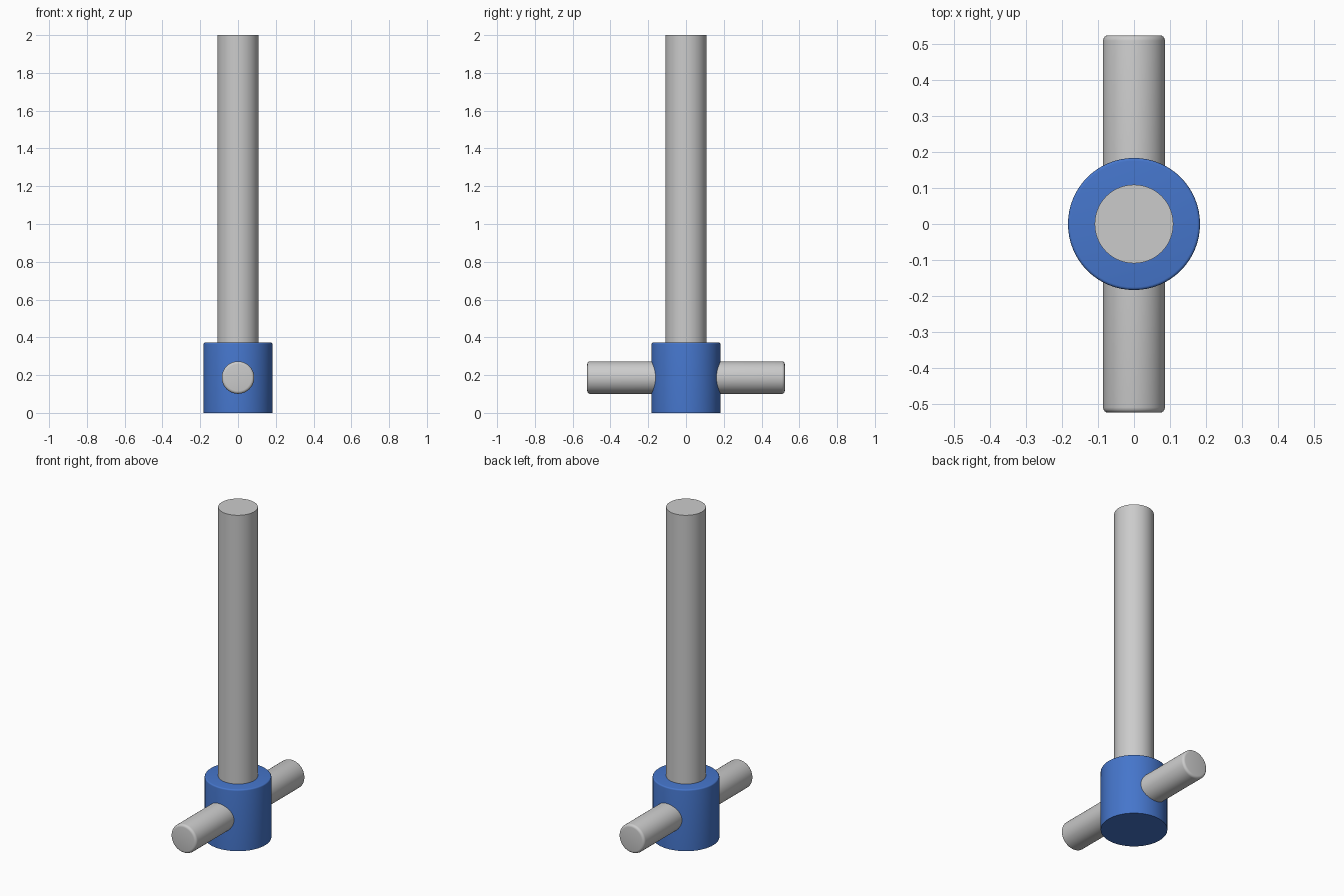
import bpy, math
from mathutils import Matrix
import bmesh

if "Cube" in bpy.data.objects:
    bpy.data.objects.remove(bpy.data.objects["Cube"])

SIDES = 64


def lathe(name, profile, rot=None, loc=(0, 0, 0), color=None):
    """Revolve (radius, height) points around z into a closed solid."""
    bm = bmesh.new()
    rings = []
    for r, z in profile:
        rings.append([bm.verts.new((r * math.cos(2 * math.pi * i / SIDES),
                                    r * math.sin(2 * math.pi * i / SIDES), z))
                      for i in range(SIDES)])
    for a, b in zip(rings, rings[1:]):
        for i in range(SIDES):
            j = (i + 1) % SIDES
            bm.faces.new((a[i], a[j], b[j], b[i]))
    bm.faces.new(rings[0][::-1])
    bm.faces.new(rings[-1])
    if rot:
        bm.transform(rot)
    mesh = bpy.data.meshes.new(name)
    bm.to_mesh(mesh)
    bm.free()
    obj = bpy.data.objects.new(name, mesh)
    obj.location = loc
    bpy.context.collection.objects.link(obj)
    if color:
        mat = bpy.data.materials.new(name + "_paint")
        mat.diffuse_color = color
        mat.use_nodes = True
        mat.node_tree.nodes["Principled BSDF"].inputs["Base Color"].default_value = mat.diffuse_color
        mesh.materials.append(mat)
    bpy.ops.object.select_all(action='DESELECT')
    obj.select_set(True)
    bpy.context.view_layer.objects.active = obj
    bpy.ops.object.shade_smooth_by_angle(angle=math.radians(35))
    return obj


def rounded_end(r, z, b, steps=4):
    """Quarter-round from the side wall to an end face at z."""
    s = 1 if z > 0 else -1
    pts = [(r - b + b * math.cos(t * math.pi / 2 / steps),
            z - s * b + s * b * math.sin(t * math.pi / 2 / steps))
           for t in range(steps + 1)]
    return pts if s > 0 else pts[::-1]


# Upright shaft, seated in the collar
lathe("shaft", [(0.109, 0.30), (0.109, 2.0)])

# Blue collar with a softened top rim
lathe("collar", [(0.183, 0)] + rounded_end(0.183, 0.372, 0.008),
      color=(0.06, 0.18, 0.60, 1))

# Cross pin passing through the collar along y
lathe("cross_pin", rounded_end(0.086, -0.523, 0.015) + rounded_end(0.086, 0.523, 0.015),
      rot=Matrix.Rotation(math.pi / 2, 4, 'X'), loc=(0, 0, 0.187))
